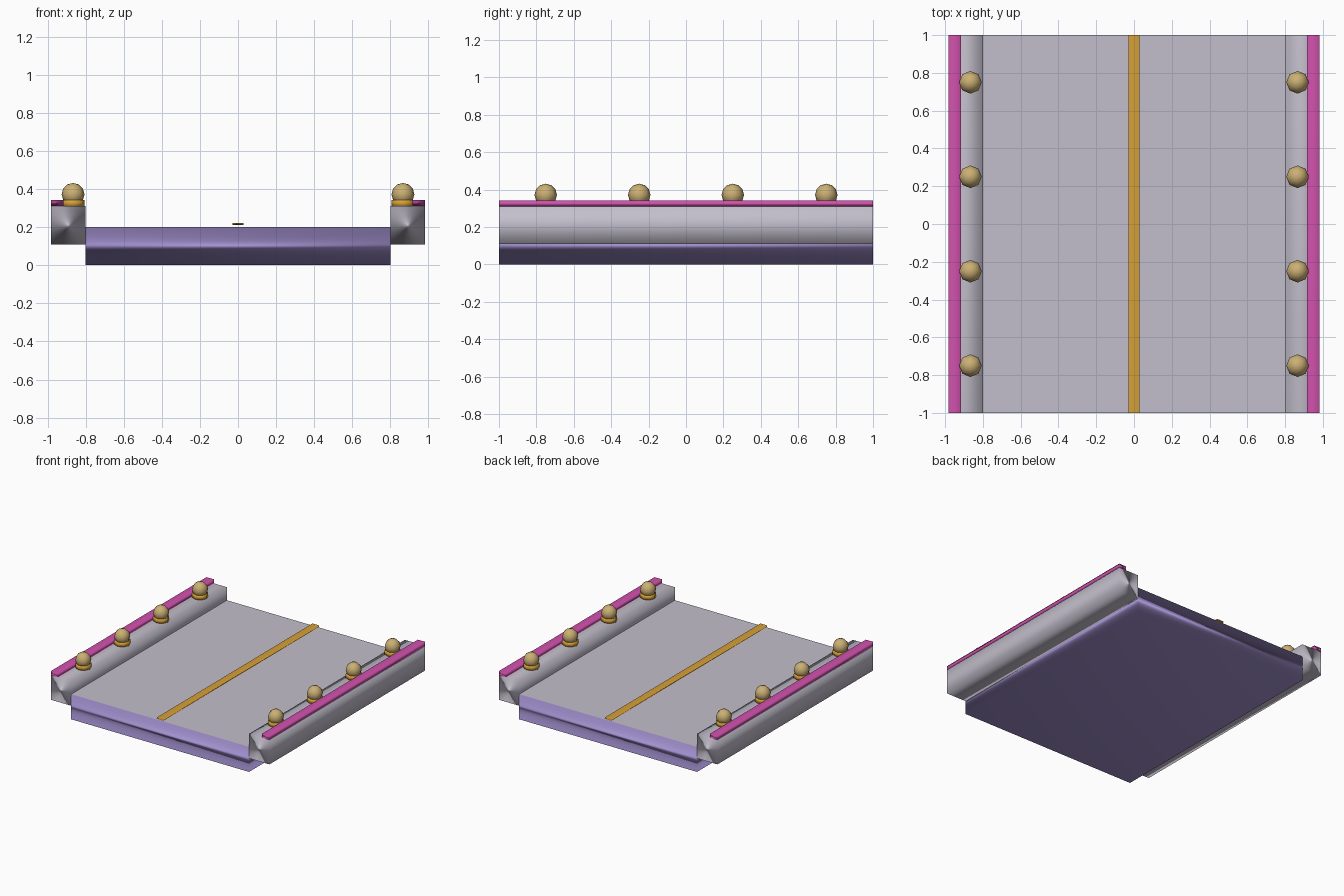
import bpy

if "Cube" in bpy.data.objects:
    bpy.data.objects.remove(bpy.data.objects["Cube"], do_unlink=True)


def srgb(code):
    vals = [int(code[i:i + 2], 16) / 255 for i in (0, 2, 4)]
    return tuple(v / 12.92 if v <= 0.04045 else ((v + 0.055) / 1.055) ** 2.4 for v in vals) + (1,)


def material(name, code):
    mat = bpy.data.materials.new(name)
    mat.use_nodes = True
    mat.diffuse_color = srgb(code)
    bsdf = next(n for n in mat.node_tree.nodes if n.type == "BSDF_PRINCIPLED")
    bsdf.inputs["Base Color"].default_value = srgb(code)
    return mat


purple = material("soft purple", "A391D0")
grey = material("pale grey", "C3BFCC")
pink = material("hot pink", "D252AE")
gold = material("gold", "D6A038")
tan = material("tan brass", "CBB074")


def finish(name, mat, smooth=True):
    obj = bpy.context.object
    obj.name = name
    obj.data.materials.append(mat)
    if smooth:
        bpy.ops.object.shade_smooth()
    return obj


def box(name, mat, x, z, y=(-1, 1)):
    """Soft-shaded box spanning the given ranges."""
    spans = (x, y, z)
    bpy.ops.mesh.primitive_cube_add(size=1, location=[(a + b) / 2 for a, b in spans])
    bpy.context.object.scale = [b - a for a, b in spans]
    bpy.ops.object.transform_apply(location=False, rotation=False, scale=True)
    obj = finish(name, mat)
    # Large faces dominate the corner normals
    mod = obj.modifiers.new("area normals", "WEIGHTED_NORMAL")
    mod.mode = "FACE_AREA"
    mod.weight = 50
    return obj


# Base slab, road surface and centre stripe
box("deck_slab", purple, (-0.8, 0.8), (0, 0.2))
bpy.ops.mesh.primitive_plane_add(size=2, location=(0, 0, 0.204))
bpy.context.object.scale.x = 0.8
bpy.ops.object.transform_apply(location=False, rotation=False, scale=True)
finish("road_surface", grey, smooth=False)
box("centre_stripe", gold, (-0.03, 0.03), (0.21, 0.221))

# Side rails with trim and a row of lamps
for side, s in (("left", 1), ("right", -1)):
    box(side + "_rail", grey, sorted((0.8 * s, 0.983 * s)), (0.11, 0.31))
    box(side + "_trim", pink, sorted((0.917 * s, 0.983 * s)), (0.308, 0.343))
    for i in range(4):
        x, y = 0.866 * s, -0.75 + 0.5 * i
        bpy.ops.mesh.primitive_cylinder_add(vertices=8, radius=0.06, depth=0.035,
                                            location=(x, y, 0.325))
        finish(f"{side}_lamp_collar_{i + 1}", gold)
        bpy.ops.mesh.primitive_uv_sphere_add(segments=8, ring_count=6, radius=0.06,
                                             location=(x, y, 0.372))
        finish(f"{side}_lamp_{i + 1}", tan)
